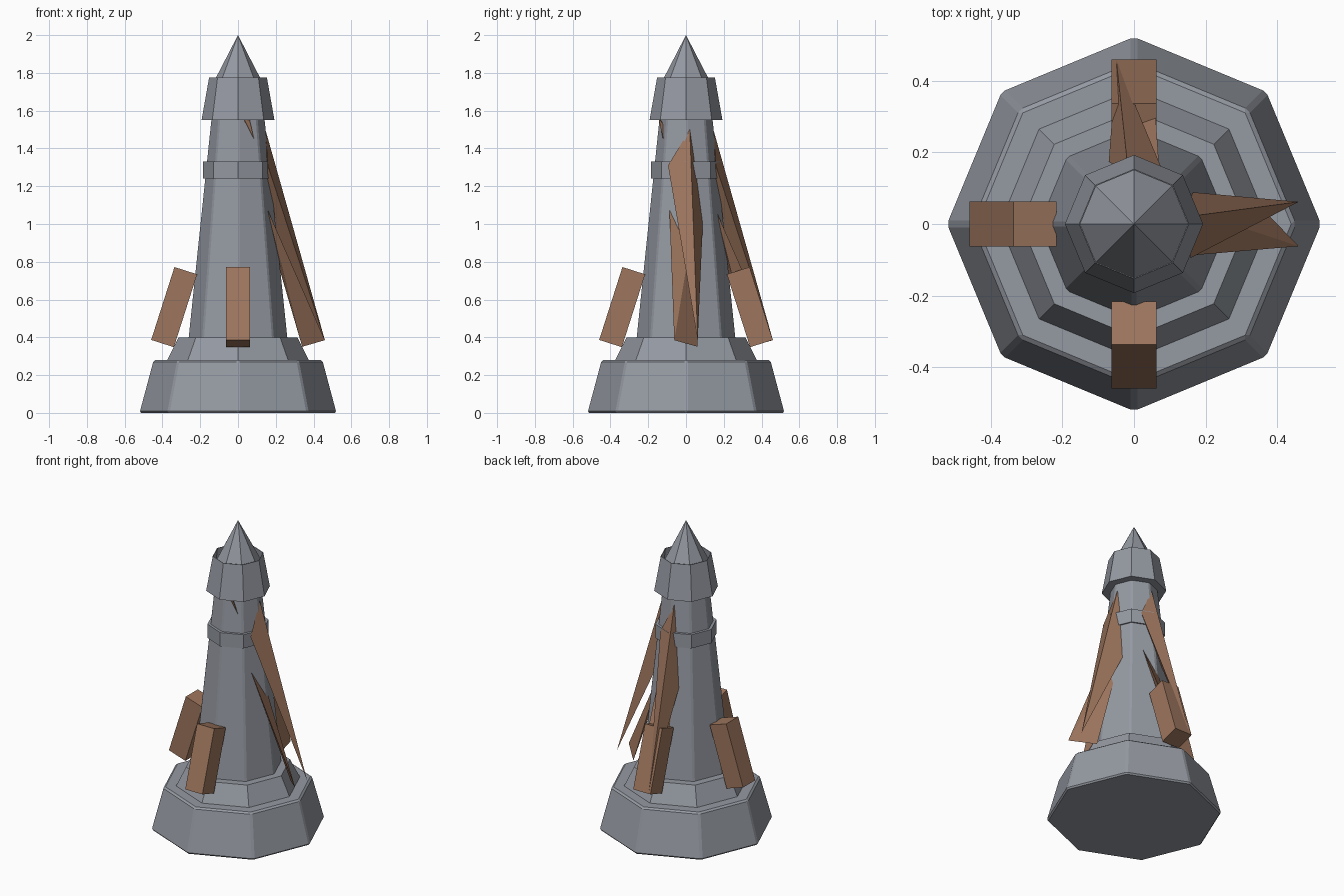
import bpy, bmesh, math
from mathutils import Vector, Matrix

cube = bpy.data.objects.get("Cube")
if cube:
    bpy.data.objects.remove(cube, do_unlink=True)


def material(name, color):
    m = bpy.data.materials.new(name)
    m.use_nodes = True
    m.diffuse_color = color
    m.node_tree.nodes["Principled BSDF"].inputs["Base Color"].default_value = color
    return m


STONE = material("grey_stone", (0.30, 0.32, 0.36, 1))
WOOD = material("brown_wood", (0.34, 0.18, 0.11, 1))


def finish(name, bm, mat, bevel=0):
    bmesh.ops.recalc_face_normals(bm, faces=bm.faces)
    mesh = bpy.data.meshes.new(name)
    bm.to_mesh(mesh)
    bm.free()
    mesh.materials.append(mat)
    obj = bpy.data.objects.new(name, mesh)
    bpy.context.collection.objects.link(obj)
    if bevel:
        mod = obj.modifiers.new("edge_bevel", 'BEVEL')
        mod.width = bevel
        mod.limit_method = 'ANGLE'
    return obj


def octagon(name, profile, bevel=0):
    """Eight-sided solid from (radius, height) steps; radius 0 is an apex."""
    bm = bmesh.new()
    rings = []
    for r, z in profile:
        if r == 0:
            rings.append([bm.verts.new((0, 0, z))] * 8)
        else:
            rings.append([bm.verts.new((r * math.cos(i * math.pi / 4),
                                        r * math.sin(i * math.pi / 4), z)) for i in range(8)])
    for low, high in zip(rings, rings[1:]):
        for i in range(8):
            j = (i + 1) % 8
            corners = [low[i], low[j], high[j], high[i]]
            bm.faces.new(list(dict.fromkeys(corners)))
    for ring, (r, z) in ((rings[0], profile[0]), (rings[-1], profile[-1])):
        if r:
            bm.faces.new(ring)
    return finish(name, bm, STONE, bevel)


def shard(name, points, turn=0, narrow=1):
    """Splintered wood: the hull of a few points, turned about z."""
    bm = bmesh.new()
    rot = Matrix.Rotation(turn, 3, 'Z')
    for x, y, z in points:
        bm.verts.new(rot @ Vector((x, y * narrow, z)))
    bmesh.ops.convex_hull(bm, input=bm.verts[:])
    return finish(name, bm, WOOD)


def brace(name, turn):
    """Square beam leaning in against the tower."""
    bm = bmesh.new()
    bmesh.ops.create_cube(bm, size=1)
    place = (Matrix.Rotation(turn, 4, 'Z') @ Matrix.Translation((0.338, 0, 0.56))
             @ Matrix.Rotation(-math.radians(17.7), 4, 'Y')
             @ Matrix.Diagonal((0.126, 0.125, 0.405, 1)))
    bmesh.ops.transform(bm, matrix=place, verts=bm.verts)
    return finish(name, bm, WOOD)


# Stone tower
octagon("base", [(0.525, 0), (0.45, 0.28)], 0.01)
octagon("plinth", [(0.38, 0.27), (0.315, 0.4)])
octagon("tower_shaft", [(0.265, 0.39), (0.143, 1.56)], 0.008)
octagon("tower_band", [(0.185, 1.24), (0.185, 1.33)])
octagon("tower_cap", [(0.193, 1.55), (0.153, 1.775), (0.15, 1.775), (0.158, 1.695), (0, 2)])

# Leaning beams on three sides
for label, turn in (("back", 90), ("right", 180), ("front", 270)):
    brace(label + "_brace", math.radians(turn))

# Splintered beams on the left and back
LONG = [(0.46, 0.062, 0.385), (0.158, -0.095, 1.31), (0.145, 0.02, 1.5), (0.15, 0.09, 1.03)]
SHORT = [(0.46, -0.062, 0.385), (0.34, 0.062, 0.35), (0.155, -0.088, 1.08), (0.15, 0.04, 1.0)]
for label, turn, narrow in (("left", 0, 1), ("back", math.pi / 2, 0.8)):
    shard(label + "_long_splinter", LONG, turn, narrow)
    shard(label + "_short_splinter", SHORT, turn, narrow)

# Splinter tip poking out below the cap at the front
shard("front_splinter_tip", [(0.03, -0.14, 1.56), (0.06, -0.145, 1.56),
                             (0.085, -0.122, 1.45), (0.05, -0.1, 1.5)])
